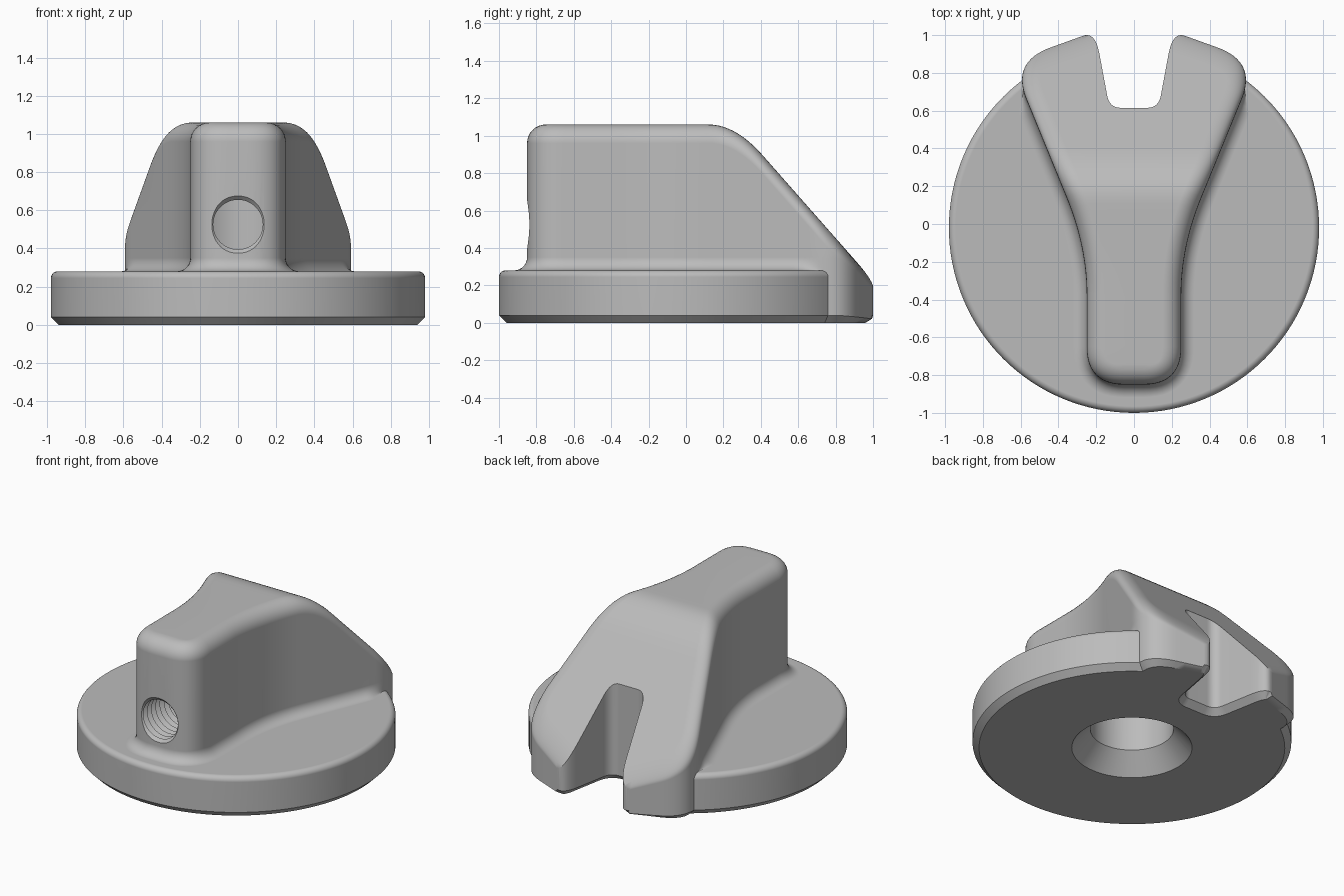
import bpy
import bmesh
import math
from mathutils import Vector

if "Cube" in bpy.data.objects:
    bpy.data.objects.remove(bpy.data.objects["Cube"])

CENTRE_Y = -0.02
DISC_R = 0.98
DISC_TOP = 0.28
EDGE_R = 0.1      # rounding of the handle's upper edges
FILLET = 0.07     # blend between handle and disc

grey = bpy.data.materials.new("plain grey")
grey.use_nodes = True
colour = (0.5, 0.5, 0.5, 1)
grey.diffuse_color = colour
grey.node_tree.nodes["Principled BSDF"].inputs["Base Color"].default_value = colour


def bend(a, corner, b, n=12):
    """Points of a soft corner from a to b."""
    a, corner, b = Vector(a), Vector(corner), Vector(b)
    return [a * (1 - t) ** 2 + corner * 2 * t * (1 - t) + b * t * t
            for t in (i / n for i in range(n + 1))]


def line(a, b, n):
    """Points between a and b, without the ends."""
    return [Vector(a).lerp(Vector(b), i / n) for i in range(1, n)]


def mirrored(half):
    return half + [Vector((-p.x, p.y)) for p in reversed(half)]


def outward(pts):
    """Unit outward directions of a counter-clockwise outline."""
    out = []
    for i in range(len(pts)):
        t = pts[(i + 1) % len(pts)] - pts[i - 1]
        out.append(Vector((t.y, -t.x)).normalized())
    return out


def loft(name, rings, strip_top=False):
    """Skin equal counter-clockwise rings, lowest first, into a closed solid."""
    bm = bmesh.new()
    rows = [[bm.verts.new(p) for p in ring] for ring in rings]
    n = len(rows[0])
    for low, high in zip(rows, rows[1:]):
        for i in range(n):
            j = (i + 1) % n
            bm.faces.new((low[i], low[j], high[j], high[i]))
    bm.faces.new(list(reversed(rows[0])))
    top = rows[-1]
    if strip_top:
        for i in range(n // 2 - 1):
            bm.faces.new((top[i], top[i + 1], top[n - 2 - i], top[n - 1 - i]))
    else:
        bm.faces.new(top)
    mesh = bpy.data.meshes.new(name)
    bm.to_mesh(mesh)
    bm.free()
    mesh.materials.append(grey)
    obj = bpy.data.objects.new(name, mesh)
    bpy.context.collection.objects.link(obj)
    return obj


def lathe(name, profile, sides):
    """Solid of revolution about z from (radius, height) pairs."""
    angles = [2 * math.pi * i / sides for i in range(sides)]
    return loft(name, [[(r * math.cos(a), r * math.sin(a), z) for a in angles]
                       for r, z in profile])


def combine(target, part, how):
    """Boolean with the first solver that gives a sound result."""
    before = len(target.data.polygons)
    for solver in ('MANIFOLD', 'EXACT', 'FLOAT'):
        mod = target.modifiers.new(part.name, 'BOOLEAN')
        mod.operation = how
        mod.solver = solver
        mod.object = part
        bpy.context.view_layer.update()
        result = target.evaluated_get(bpy.context.evaluated_depsgraph_get())
        xs = [v.co.x for v in result.data.vertices]
        if xs and max(xs) - min(xs) > 1.9 and len(result.data.polygons) != before:
            mesh = bpy.data.meshes.new_from_object(result)
            target.modifiers.clear()
            target.data = mesh
            bpy.data.objects.remove(part)
            return
        target.modifiers.clear()
    raise RuntimeError("could not combine " + part.name)


def ridge(y):
    """Height of the handle's top: level, then sloping down to the back."""
    start, width, slope = 0.12, 0.29, 1.135
    if y < start:
        return 1.06
    if y < start + width:
        return 1.06 - slope * (y - start) ** 2 / (2 * width)
    return 1.06 - slope * (y - start - width / 2)


# Handle outline: round front, waist, flared tail
half = bend((0.05, -0.85), (0.25, -0.85), (0.25, -0.65))
half += bend((0.25, -0.38), (0.25, -0.12), (0.357, 0.14), 16)
half += line((0.357, 0.14), (0.57, 0.66), 20)
half += bend((0.57, 0.66), (0.652, 0.859), (0.44, 0.935), 16)
half += line((0.44, 0.935), (0.02, 1.086), 8) + [Vector((0.02, 1.086))]
plan = mirrored(half)
normals = outward(plan)


def handle_ring(height, offset):
    """Wall ring; the blend fades out near the rim of the disc."""
    ring = []
    for p, n in zip(plan, normals):
        fade = 1
        if offset > 0:
            reach = math.hypot(p.x, p.y - CENTRE_Y)
            fade = min(1, max(0, (0.93 - reach) / 0.1))
        q = p + n * offset * fade
        wall_top = ridge(p.y) - EDGE_R * (1 - 0.6 * max(0, n.y))
        ring.append((q.x, q.y, min(height, wall_top * height / 0.36)))
    return ring


def edge_ring(angle):
    """Ring of the rounded upper edge."""
    inset = EDGE_R * (1 - math.cos(angle))
    ring = []
    for p, n in zip(plan, normals):
        q = p - n * inset
        drop = EDGE_R * (1 - math.sin(angle)) * (1 - 0.6 * max(0, n.y))
        ring.append((q.x, q.y, ridge(q.y) - drop))
    return ring


quarter = [math.pi / 2 * i / 8 for i in range(9)]
rings = [handle_ring(0, -0.04), handle_ring(0.04, 0), handle_ring(0.24, 0),
         handle_ring(0.26, FILLET)]
rings += [handle_ring(DISC_TOP + FILLET * (1 - math.cos(a)), FILLET * (1 - math.sin(a)))
          for a in quarter]
rings += [edge_ring(a) for a in quarter]
knob = loft("pointer_knob", rings, strip_top=True)

# Base disc with chamfered underside and rounded rim
rim = 0.035
disc = lathe("base_disc", [(DISC_R - 0.04, 0), (DISC_R, 0.04)] +
             [(DISC_R - rim * (1 - math.cos(a)), DISC_TOP - rim * (1 - math.sin(a)))
              for a in quarter], 128)
disc.location.y = CENTRE_Y

# Slot in the tail, flared at its mouth and chamfered below
slot_plan = mirrored(bend((0.07, 0.615), (0.13, 0.615), (0.142, 0.68), 8) +
                     bend((0.183, 0.9), (0.205, 1.02), (0.27, 0.996), 10) +
                     [Vector((0.27, 1.3))])
slot_out = outward(slot_plan)
slot = loft("slot_cutter", [[(*(p + n * d), z) for p, n in zip(slot_plan, slot_out)]
                            for z, d in ((-0.02, 0.06), (0.04, 0), (1.3, 0))])

# Shaft bore with a conical mouth
bore = lathe("bore_cutter", [(0.388, -0.02), (0.37, 0.0), (0.256, 0.13), (0.256, 0.85)], 64)
bore.location.y = CENTRE_Y

# Threaded screw hole in the front
thread = [(0.19, 0), (0.13, 0.06)]
for i in range(14):
    thread += [(0.155, 0.085 + i * 0.045), (0.13, 0.105 + i * 0.045)]
screw = lathe("screw_hole_cutter", thread, 48)
screw.location = (0, -0.89, 0.525)
screw.rotation_euler.x = -math.pi / 2

# Combine the parts
combine(knob, disc, 'UNION')
for cutter in (slot, bore, screw):
    combine(knob, cutter, 'DIFFERENCE')

# Smooth shading with crisp edges
bpy.ops.object.select_all(action='DESELECT')
bpy.context.view_layer.objects.active = knob
knob.select_set(True)
bpy.ops.object.shade_smooth_by_angle(angle=math.radians(32))
weighted = knob.modifiers.new("even_shading", 'WEIGHTED_NORMAL')
weighted.keep_sharp = True
